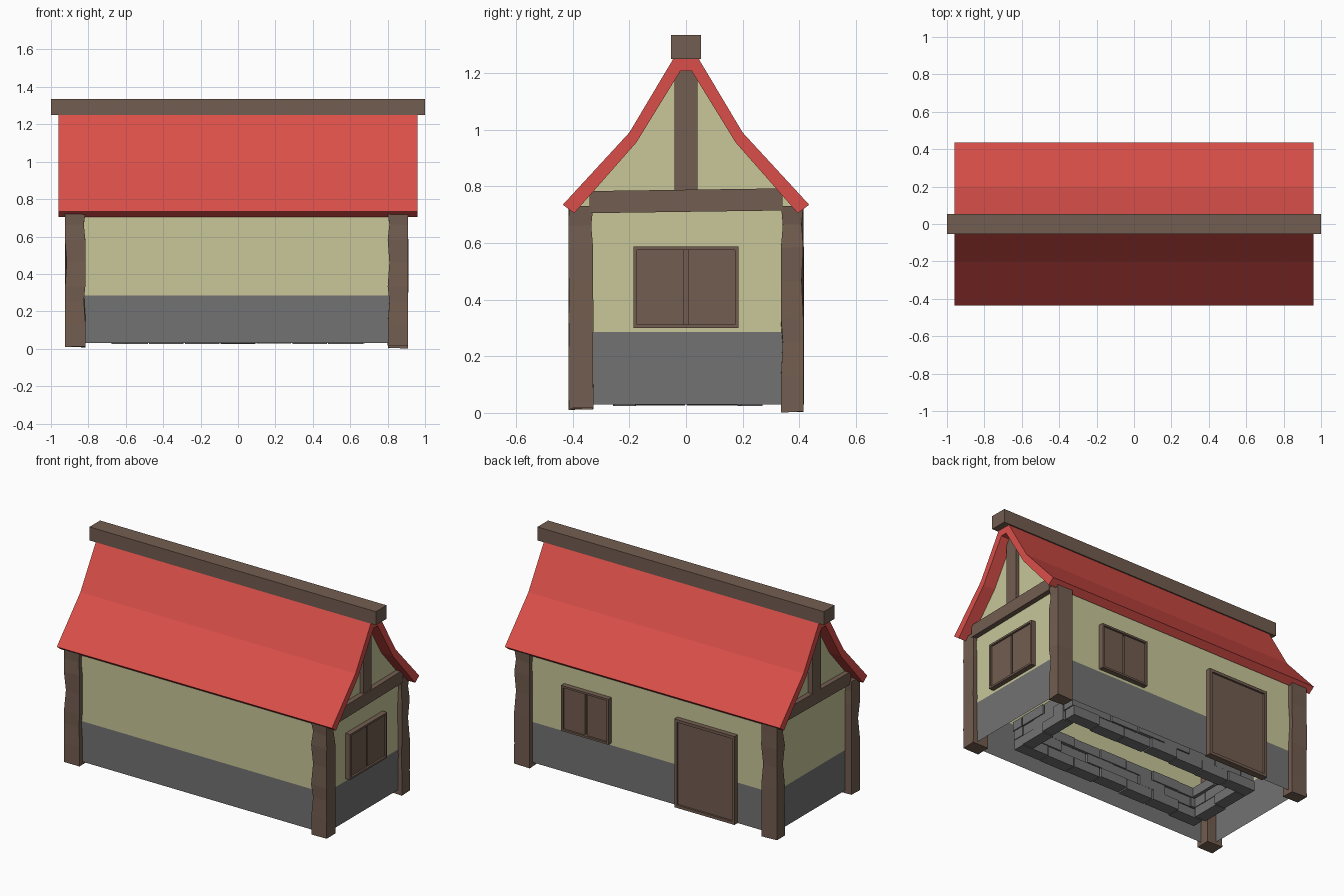
import bpy, bmesh, random
from mathutils import Matrix, Vector
from math import pi

if "Cube" in bpy.data.objects:
    bpy.data.objects.remove(bpy.data.objects["Cube"])

random.seed(4)


def mat(name, col):
    m = bpy.data.materials.new(name)
    m.diffuse_color = (*col, 1)
    m.use_nodes = True
    m.node_tree.nodes["Principled BSDF"].inputs["Base Color"].default_value = m.diffuse_color
    return m


WOOD = mat("wood", (0.17, 0.11, 0.08))
RED = mat("red_tiles", (0.70, 0.078, 0.067))
CREAM = mat("plaster", (0.58, 0.57, 0.32))
STONE = mat("stone", (0.17, 0.17, 0.17))


def finish(name, bm, material, recalc=True):
    if recalc:
        bmesh.ops.recalc_face_normals(bm, faces=bm.faces)
    me = bpy.data.meshes.new(name)
    bm.to_mesh(me)
    bm.free()
    me.materials.append(material)
    ob = bpy.data.objects.new(name, me)
    bpy.context.collection.objects.link(ob)
    return ob


def add_box(bm, lo, hi, M=Matrix()):
    lo, hi = Vector(lo), Vector(hi)
    T = M @ Matrix.Translation((lo + hi) / 2) @ Matrix.Diagonal((*(hi - lo), 1))
    return bmesh.ops.create_cube(bm, size=1, matrix=T)["verts"]


def prism(name, profile, x0, x1, material):
    """Extrude a y-z outline along x."""
    bm = bmesh.new()
    a, b = [[bm.verts.new((x, y, z)) for y, z in profile] for x in (x0, x1)]
    bm.faces.new(a)
    bm.faces.new(b)
    n = len(a)
    for i in range(n):
        j = (i + 1) % n
        bm.faces.new((a[i], a[j], b[j], b[i]))
    return finish(name, bm, material)


# Roof: bent profile mirrored about the ridge
outer = [(0.435, 0.735), (0.20, 0.99), (0.045, 1.25)]
inner = [(0.02, 1.207), (0.175, 0.955), (0.395, 0.705)]


def mirrored(half):
    return half + [(-y, z) for y, z in reversed(half)]


prism("roof", mirrored(outer) + [(-y, z) for y, z in reversed(inner)] + inner[::1],
      -0.96, 0.96, RED)

# Ridge beam
bm = bmesh.new()
add_box(bm, (-1, -0.053, 1.25), (1, 0.053, 1.335))
finish("ridge_beam", bm, WOOD)

# Wall shells: open below
WX, WY, ZB, ZS = 0.88, 0.385, 0.03, 0.285
bm = bmesh.new()
corners = [(-WX, -WY), (WX, -WY), (WX, WY), (-WX, WY)]
for i in range(4):
    p, q = corners[i], corners[(i + 1) % 4]
    bm.faces.new([bm.verts.new(v) for v in
                  ((*p, ZB), (*q, ZB), (*q, ZS), (*p, ZS))])
bmesh.ops.remove_doubles(bm, verts=bm.verts, dist=1e-4)
finish("stone_base", bm, STONE, recalc=False)

bm = bmesh.new()
gable = mirrored([(WY, ZS), (WY, 0.72), (0.18, 0.96), (0.02, 1.21)])
ends = [[bm.verts.new((x, y, z)) for y, z in gable] for x in (-WX, WX)]
a, b = ends
bm.faces.new(a[::-1])
bm.faces.new(b)
bm.faces.new((a[0], a[1], b[1], b[0]))
bm.faces.new((a[-2], a[-1], b[-1], b[-2]))
finish("plaster_walls", bm, CREAM, recalc=False)


# Corner posts: rough hewn, with chips along the edges
def post(name, x0, x1, y0, y1, z0):
    bm = bmesh.new()
    rings = []
    levels = [z0, 0.13, 0.25, 0.33, 0.46, 0.58, 0.66, 0.725]
    cx, cy = (x0 + x1) / 2, (y0 + y1) / 2
    for k, z in enumerate(levels):
        ring = []
        for i, (x, y) in enumerate(((x0, y0), (x1, y0), (x1, y1), (x0, y1))):
            chip = 0.83 if (k in (2, 4, 6) and random.random() < 0.35) else random.uniform(0.97, 1)
            ring.append(bm.verts.new((cx + (x - cx) * chip, cy + (y - cy) * chip,
                                      z + random.uniform(0, 0.006))))
        rings.append(ring)
    bm.faces.new(rings[0])
    bm.faces.new(rings[-1])
    for r, s in zip(rings, rings[1:]):
        for i in range(4):
            j = (i + 1) % 4
            bm.faces.new((r[i], r[j], s[j], s[i]))
    finish(name, bm, WOOD)


post("front_left_post", -0.925, -0.815, -0.415, -0.327, 0.010)
post("front_right_post", 0.80, 0.91, -0.415, -0.327, 0.012)
post("back_left_post", -0.925, -0.815, 0.335, 0.415, 0.006)
post("back_right_post", 0.80, 0.91, 0.335, 0.415, 0.0)

# Gable timbers at both ends
for side, s in (("right", 1), ("left", -1)):
    xs = sorted((s * 0.86, s * 0.912))
    bm = bmesh.new()
    for v in add_box(bm, (xs[0], -0.34, 0.71), (xs[1], 0.34, 0.788)):
        v.co.z += 0.014 * v.co.y
    finish(side + "_gable_beam", bm, WOOD)
    bm = bmesh.new()
    add_box(bm, (xs[0], -0.041, 0.77), (xs[1] - s * 0.008 if s > 0 else xs[1], 0.041, 1.207))
    finish(side + "_king_post", bm, WOOD)


# Framed openings: local x across, y outward, z up
def opening(name, M, w, z0, z1, leaves, t=0.012):
    h = w / 2
    bm = bmesh.new()
    for lo, hi in (((-h, z0), (-h + t, z1)), ((h - t, z0), (h, z1)),
                   ((-h + t, z0), (h - t, z0 + t)), ((-h + t, z1 - t), (h - t, z1))):
        add_box(bm, (lo[0], -0.01, lo[1]), (hi[0], 0.032, hi[1]), M)
    add_box(bm, (-h + t, -0.01, z0 + t), (h - t, 0.006, z1 - t), M)
    finish(name + "_frame", bm, WOOD)
    bm = bmesh.new()
    step, gap = (w - 2 * t) / leaves, 0.007
    for i in range(leaves):
        u = -h + t + i * step
        add_box(bm, (u + (gap if i else 0), 0.0, z0 + t),
                (u + step - (gap if i < leaves - 1 else 0), 0.02, z1 - t), M)
    finish(name + "_leaf", bm, WOOD)


opening("side_window", Matrix.Translation((WX, 0, 0)) @ Matrix.Rotation(-pi / 2, 4, 'Z'),
        0.37, 0.30, 0.587, 2)
opening("back_window", Matrix.Translation((0.415, WY, 0)), 0.33, 0.30, 0.587, 2)
opening("back_door", Matrix.Translation((-0.42, WY, 0)), 0.42, ZB, 0.587, 1, 0.018)

# Loose brick ring inside the walls, seen from below
bm = bmesh.new()
RX, RY, TH, CH = 0.67, 0.26, 0.075, 0.062


def run(length, along_x, fixed, z, shift):
    n = max(2, round(length / 0.19))
    step = length / n
    cuts = [-length / 2] + [-length / 2 + step * (i + shift) for i in range(0 if shift else 1, n)] + [length / 2]
    for p, q in zip(cuts, cuts[1:]):
        d = random.uniform(-0.01, 0.01)
        e = random.uniform(0, 0.006)
        f0, f1 = fixed - TH / 2 + d, fixed + TH / 2 + d
        lo, hi = (p + 0.003, f0, z - e), (q - 0.003, f1, z + CH - 0.006)
        if not along_x:
            lo, hi = (f0, lo[0], lo[2]), (f1, hi[0], hi[2])
        add_box(bm, lo, hi)


for c in range(3):
    z = ZB + c * CH
    for s in (-1, 1):
        run(2 * RX, True, s * (RY - TH / 2), z, 0.5 * (c % 2))
        run(2 * (RY - TH), False, s * (RX - TH / 2), z, 0.5 * (c % 2))
finish("inner_bricks", bm, STONE)
